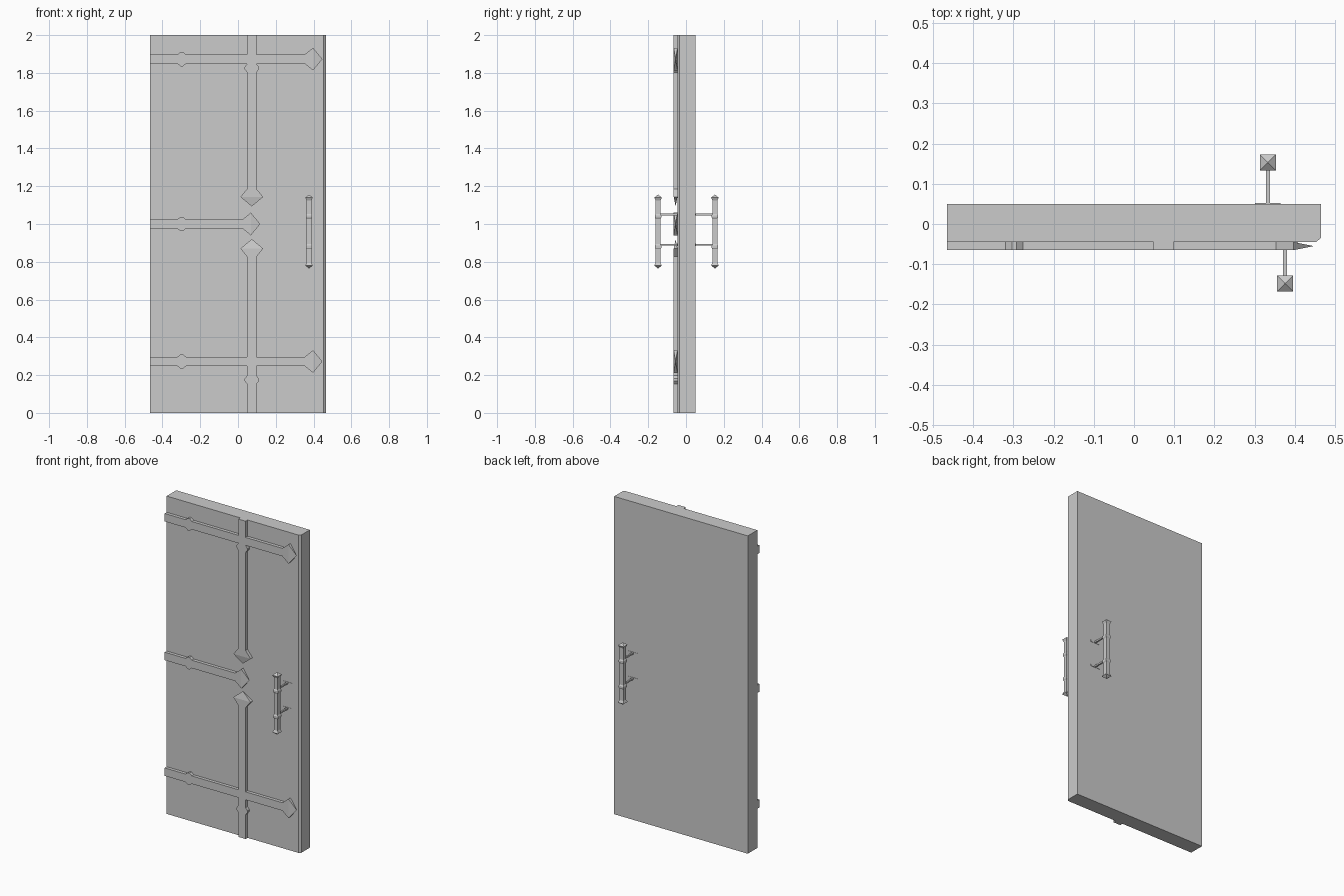
import bpy, bmesh
from mathutils import Vector

if "Cube" in bpy.data.objects:
    bpy.data.objects.remove(bpy.data.objects["Cube"])

FRONT, BACK, STRAP = -0.045, 0.05, -0.065   # door front, door back, strap face


def make(name, bm):
    bmesh.ops.recalc_face_normals(bm, faces=bm.faces)
    me = bpy.data.meshes.new(name)
    bm.to_mesh(me)
    bm.free()
    ob = bpy.data.objects.new(name, me)
    bpy.context.collection.objects.link(ob)
    return ob


def prism(rings):
    """Skin a list of equal-length rings and cap both ends."""
    bm = bmesh.new()
    loops = [[bm.verts.new(p) for p in r] for r in rings]
    n = len(loops[0])
    for a, b in zip(loops, loops[1:]):
        for i in range(n):
            j = (i + 1) % n
            bm.faces.new((a[i], a[j], b[j], b[i]))
    bm.faces.new(loops[0])
    bm.faces.new(loops[-1])
    return bm


def box(name, lo, hi):
    return make(name, prism([[(lo[0], lo[1], z), (hi[0], lo[1], z),
                              (hi[0], hi[1], z), (lo[0], hi[1], z)]
                             for z in (lo[2], hi[2])]))


def strap(name, start, axis, length, knob):
    """Flat iron strap with a small knob and a pinched arrowhead at its end."""
    d = Vector(axis)
    side = Vector((-d.z, 0, d.x))
    stations = [(0, .025), (knob - .022, .025), (knob - .006, .038),
                (knob + .006, .038), (knob + .022, .025),
                (length - .093, .025), (length - .05, .06)]
    rings = []
    for t, w in stations:
        p = Vector((start[0], 0, start[1])) + d * t
        rings.append([p + side * s * w + Vector((0, y, 0))
                      for s, y in ((-1, FRONT), (1, FRONT), (1, STRAP), (-1, STRAP))])
    bm = prism(rings)
    # replace the far cap with a point
    bm.faces.ensure_lookup_table()
    cap = bm.faces[-1]
    vs = list(cap.verts)
    bm.faces.remove(cap)
    tip = bm.verts.new(Vector((start[0], -0.055, start[1])) + d * length)
    for i in range(4):
        bm.faces.new((vs[i], vs[(i + 1) % 4], tip))
    return make(name, bm)


def union(a, b):
    m = a.modifiers.new("join", 'BOOLEAN')
    m.operation, m.solver, m.object = 'UNION', 'EXACT', b
    bpy.context.view_layer.objects.active = a
    bpy.ops.object.modifier_apply(modifier="join")
    bpy.data.objects.remove(b)


def handle(side_name, x, y, face):
    # square bar with flared, pointed ends and collars at the posts
    half = [(.195, .001), (.18, .02), (.165, .013), (.093, .013),
            (.086, .017), (.074, .017), (.067, .013)]
    prof = half + [(-z, r) for z, r in reversed(half)]
    make(side_name + "_handle_bar", prism(
        [[(x + sx * r, y + sy * r, .96 + z)
          for sx, sy in ((-1, -1), (1, -1), (1, 1), (-1, 1))] for z, r in prof]))
    # posts and thin fixing plates
    out = 1 if y > 0 else -1
    for label, z in (("lower", .89), ("upper", 1.05)):
        y0, y1 = sorted((face, y))
        box(f"{side_name}_{label}_handle_post", (x - .005, y0, z - .005), (x + .005, y1, z + .005))
        p0, p1 = sorted((face, face + out * .002))
        box(f"{side_name}_{label}_handle_plate", (x - .032, p0, z - .006), (x + .032, p1, z + .006))


# door slab with chamfered front right edge
outline = [(-.465, FRONT), (.453, FRONT), (.465, -.035), (.465, BACK), (-.465, BACK)]
make("door_panel", prism([[(x, y, z) for x, y in outline] for z in (0, 2)]))

# iron straps: crossing pairs are joined
for label, z, z0, dz, length, knob in (("upper", 1.873, 2, -1, .907, .175),
                                       ("lower", .272, 0, 1, .92, .175)):
    h = strap(label + "_strap", (-.465, z), (1, 0, 0), .912, .167)
    v = strap(label + "_upright", (.073, z0), (0, 0, dz), length, knob)
    union(h, v)
strap("middle_strap", (-.465, 1.0), (1, 0, 0), .583, .167)

# handles on both sides
handle("front", .376, -.148, FRONT)
handle("back", .333, .153, BACK)
